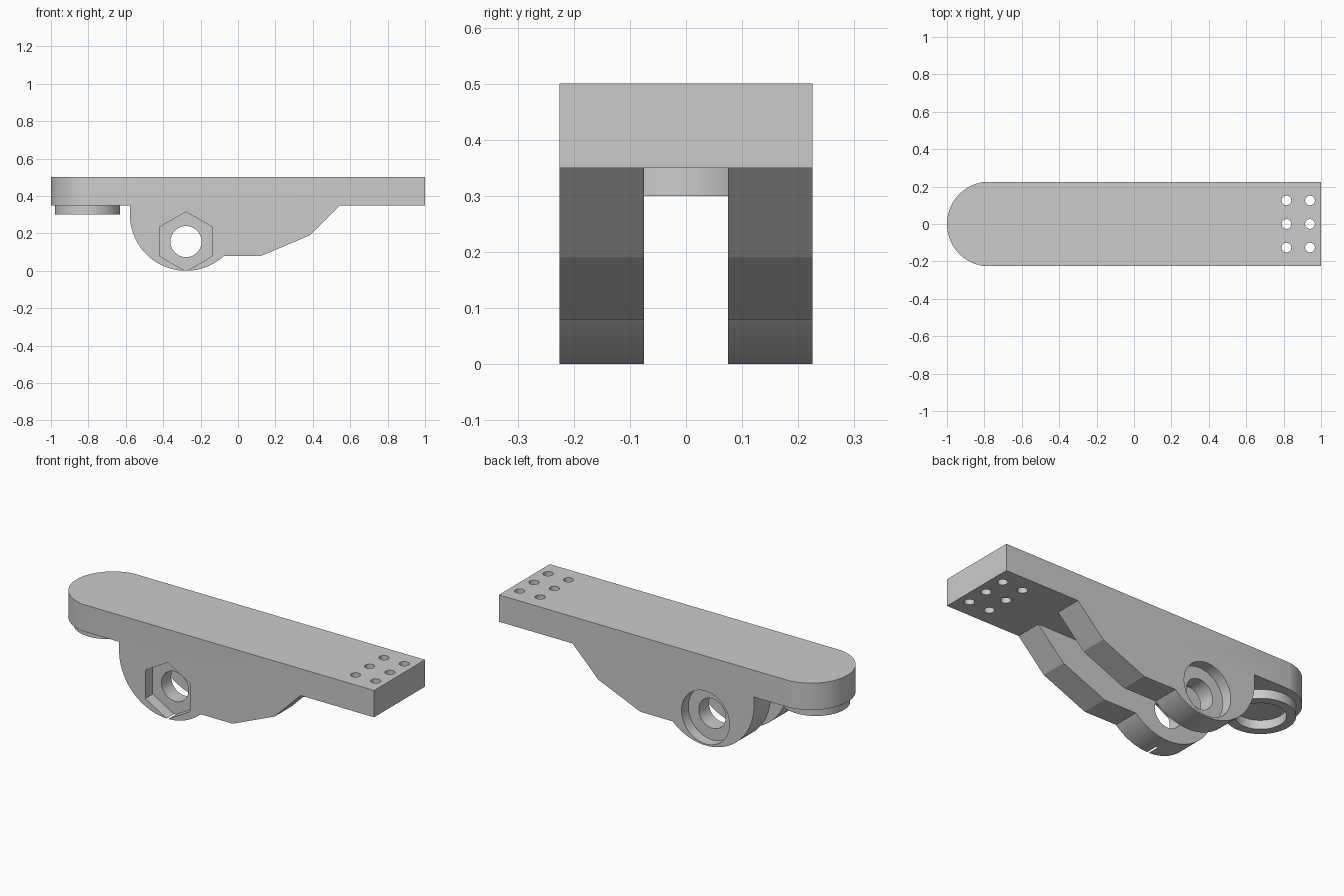
import bpy
import bmesh
from math import sin, cos, pi, asin, atan2
from mathutils import Vector

cube = bpy.data.objects.get("Cube")
if cube:
    bpy.data.objects.remove(cube, do_unlink=True)

# Single grey finish
grey = bpy.data.materials.new("plain grey")
grey.use_nodes = True
GREY = (0.6, 0.6, 0.6, 1)
grey.diffuse_color = GREY
grey.node_tree.nodes["Principled BSDF"].inputs["Base Color"].default_value = GREY


def arc(cx, cy, r, start, end, steps):
    angles = [start + (end - start) * i / steps for i in range(steps + 1)]
    return [(cx + r * cos(a), cy + r * sin(a)) for a in angles]


def circle(cx, cy, r, sides=64, turn=0):
    return arc(cx, cy, r, turn, turn + 2 * pi, sides)[:-1]


def prism(name, points, low, high, axis="z"):
    """Extrude a flat outline along z, or an x-z outline along y."""
    def place(p, d):
        return Vector((p[0], p[1], d)) if axis == "z" else Vector((p[0], d, p[1]))
    bm = bmesh.new()
    face = bm.faces.new([bm.verts.new(place(p, low)) for p in points])
    grown = bmesh.ops.extrude_face_region(bm, geom=[face])
    verts = [v for v in grown["geom"] if isinstance(v, bmesh.types.BMVert)]
    bmesh.ops.translate(bm, verts=verts, vec=place((0, 0), high - low))
    bmesh.ops.recalc_face_normals(bm, faces=bm.faces)
    mesh = bpy.data.meshes.new(name)
    bm.to_mesh(mesh)
    bm.free()
    mesh.materials.append(grey)
    obj = bpy.data.objects.new(name, mesh)
    bpy.context.collection.objects.link(obj)
    return obj


def combine(target, tool, operation="DIFFERENCE"):
    tool.hide_render = True
    bpy.context.view_layer.objects.active = target
    mod = target.modifiers.new("shape", "BOOLEAN")
    mod.operation, mod.solver, mod.object = operation, "EXACT", tool
    bpy.ops.object.modifier_apply(modifier=mod.name)
    bpy.data.objects.remove(tool, do_unlink=True)


HALF, GAP = 0.225, 0.075            # half width of body, half width of slot
TOP, UNDER = 0.5, 0.35              # plate top and underside
PIVOT_X, PIVOT_Z = -0.278, 0.156    # bolt axis
LOBE_R = 0.3

# Side silhouette: plate, rounded pivot lobe and tapering rib
lobe_end = atan2(0.08 - LOBE_R, 0.204)
silhouette = [(-1.1, TOP), (-1.1, UNDER), (PIVOT_X - LOBE_R, UNDER)]
silhouette += arc(PIVOT_X, LOBE_R, LOBE_R, -pi, lobe_end, 48)
silhouette += [(0.125, 0.08), (0.385, 0.19), (0.545, UNDER), (1, UNDER), (1, TOP)]
body = prism("lever_body", silhouette, -HALF, HALF, "y")

# Rounded end of the plate
END_R = 0.2265
half_turn = asin(HALF / END_R)
outline = arc(-1 + END_R, 0, END_R, pi - half_turn, pi + half_turn, 48)
outline += [(1.1, -HALF), (1.1, HALF)]
combine(body, prism("end_outline", outline, -0.2, 0.7), "INTERSECT")

# Slot that separates the two arms
slot = [(-0.7, -GAP), (0.7, -GAP), (0.7, GAP), (-0.7, GAP)]
combine(body, prism("slot_cutter", slot, -0.1, UNDER))

# Bolt hole, hexagonal nut pocket in front, round head pocket behind
combine(body, prism("bolt_hole", circle(PIVOT_X, PIVOT_Z, 0.083), -0.3, 0.3, "y"))
combine(body, prism("nut_pocket", circle(PIVOT_X, PIVOT_Z, 0.159, 6, pi / 2),
                    -0.3, -0.16, "y"))
combine(body, prism("head_pocket", circle(PIVOT_X, PIVOT_Z, 0.148), 0.165, 0.3, "y"))

# Two rows of small mounting holes
for x in (0.815, 0.941):
    for y in (-0.126, 0, 0.126):
        combine(body, prism("mount_hole", circle(x, y, 0.026, 32), 0.2, 0.6))

# Raised ring under the rounded end
ring = prism("underside_ring", circle(-0.804, 0, 0.174), 0.3, UNDER)
combine(ring, prism("ring_bore", circle(-0.804, 0, 0.127), 0.2, 0.4))
combine(body, ring, "UNION")

# Smooth curved walls, crisp edges
bpy.ops.object.select_all(action="DESELECT")
body.select_set(True)
bpy.context.view_layer.objects.active = body
bpy.ops.object.shade_smooth_by_angle(angle=pi / 9)
